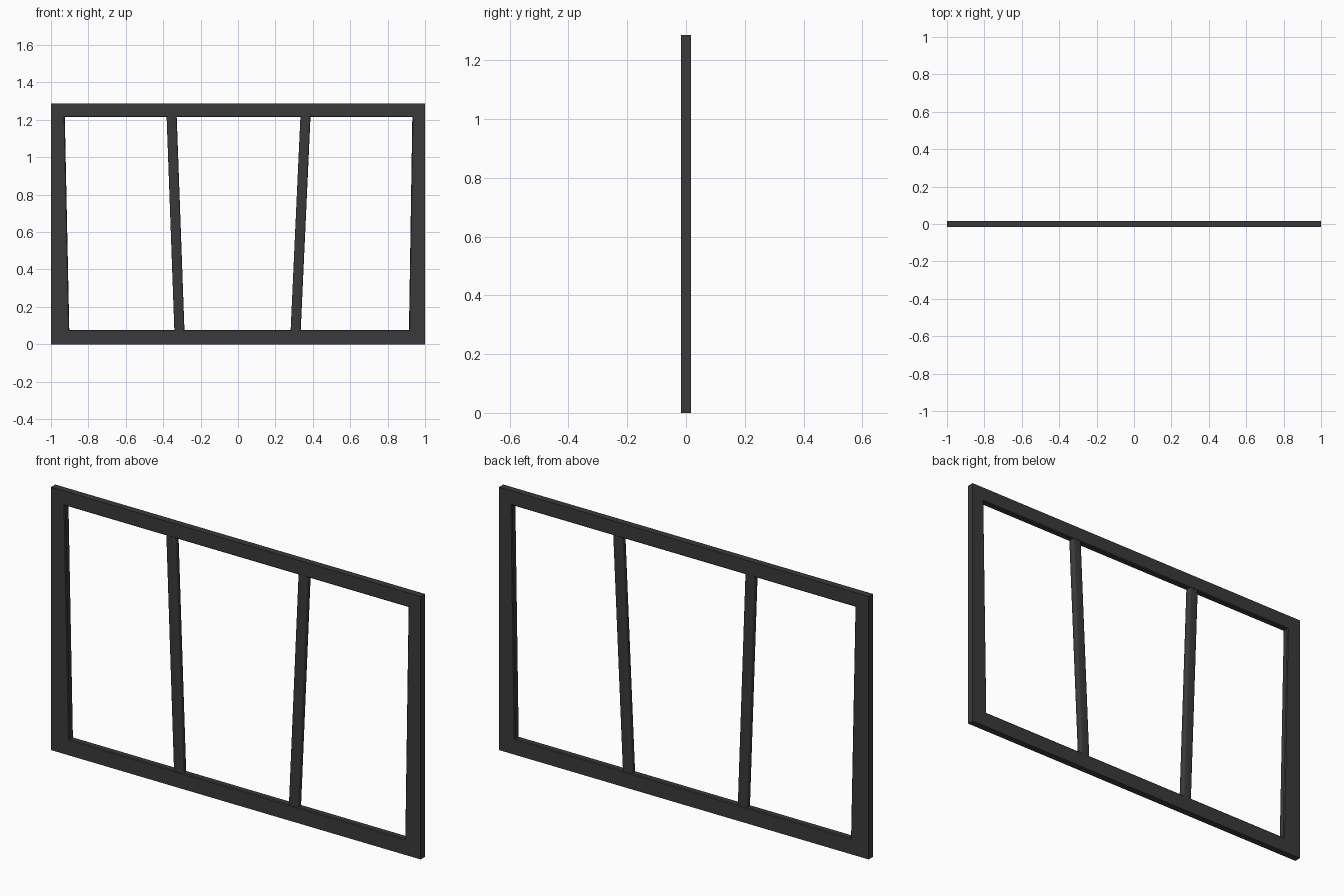
import bpy, bmesh, math

if "Cube" in bpy.data.objects:
    bpy.data.objects.remove(bpy.data.objects["Cube"])

H = 1.286      # overall height
D = 0.0165     # half depth
B = 0.004      # softened inner edge
Z0, Z1 = 0.077, 1.215  # opening bottom / top

mat = bpy.data.materials.new("dark charcoal")
mat.diffuse_color = (0.042, 0.042, 0.042, 1)
mat.use_nodes = True
mat.node_tree.nodes["Principled BSDF"].inputs["Base Color"].default_value = mat.diffuse_color


def loft(name, loops, wrap=False, caps=False):
    """Bridge equal-length closed loops into a solid."""
    bm = bmesh.new()
    rings = [[bm.verts.new(p) for p in lp] for lp in loops]
    pairs = list(zip(rings, rings[1:]))
    if wrap:
        pairs.append((rings[-1], rings[0]))
    for a, b in pairs:
        n = len(a)
        for i in range(n):
            j = (i + 1) % n
            bm.faces.new((a[i], a[j], b[j], b[i]))
    if caps:
        bm.faces.new(rings[0])
        bm.faces.new(rings[-1])
    bmesh.ops.recalc_face_normals(bm, faces=bm.faces)
    me = bpy.data.meshes.new(name)
    bm.to_mesh(me)
    bm.free()
    ob = bpy.data.objects.new(name, me)
    bpy.context.collection.objects.link(ob)
    me.materials.append(mat)
    return ob


def outer(y):
    return [(-1, y, 0), (1, y, 0), (1, y, H), (-1, y, H)]


def inner(o, y):
    return [(-0.902 - o, y, Z0 - o), (0.914 + o, y, Z0 - o),
            (0.932 + o, y, Z1 + o), (-0.926 - o, y, Z1 + o)]


# Outer frame with a slightly tapered opening
loft("outer_frame", [outer(-D), inner(B, -D), inner(0, -D + B),
                     inner(0, D - B), inner(B, D), outer(D)], wrap=True)


# Slanted dividers with rounded edges
def bar_section(cx, z, half=0.027, r=0.010, steps=4):
    d = D - 0.001
    pts = []
    for k, (sx, sy) in enumerate([(1, 1), (-1, 1), (-1, -1), (1, -1)]):
        for s in range(steps + 1):
            a = math.pi / 2 * (k + s / steps)
            pts.append((cx + sx * (half - r) + r * math.cos(a),
                        sy * (d - r) + r * math.sin(a), z))
    return pts


for name, xb, xt in (("left_divider", -0.313, -0.355),
                     ("right_divider", 0.308, 0.361)):
    ob = loft(name, [bar_section(xb, Z0 - 0.01), bar_section(xt, Z1 + 0.01)], caps=True)
    bpy.ops.object.select_all(action='DESELECT')
    ob.select_set(True)
    bpy.context.view_layer.objects.active = ob
    bpy.ops.object.shade_smooth_by_angle(angle=math.radians(35))
